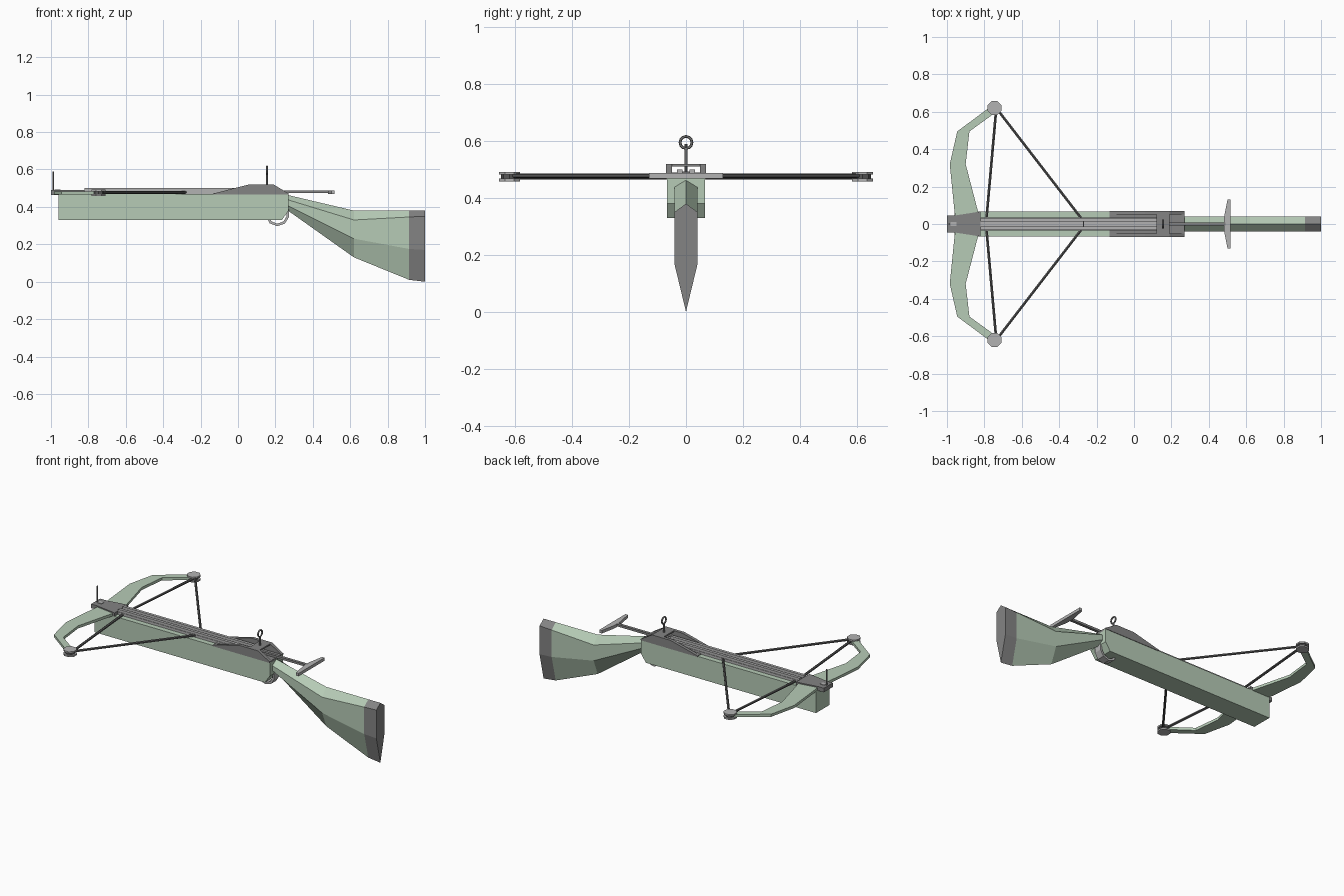
import bpy, bmesh, math
from mathutils import Vector

old = bpy.data.objects.get("Cube")
if old:
    bpy.data.objects.remove(old)


def material(name, r, g, b):
    m = bpy.data.materials.new(name)
    m.use_nodes = True
    m.diffuse_color = (r, g, b, 1)
    m.node_tree.nodes["Principled BSDF"].inputs["Base Color"].default_value = (r, g, b, 1)
    return m


GREEN = material("pale green", 0.47, 0.60, 0.47)
DARK = material("dark grey", 0.23, 0.23, 0.23)
LIGHT = material("light grey", 0.45, 0.45, 0.45)
CORD = material("cord grey", 0.10, 0.10, 0.10)


def finish(name, bm, *mats):
    bmesh.ops.recalc_face_normals(bm, faces=bm.faces)
    mesh = bpy.data.meshes.new(name)
    bm.to_mesh(mesh)
    bm.free()
    for m in mats:
        mesh.materials.append(m)
    ob = bpy.data.objects.new(name, mesh)
    bpy.context.collection.objects.link(ob)
    return ob


def prism(name, pts, lo, hi, mat, plane="xz"):
    """Extrude a closed outline in the xz or xy plane along the remaining axis."""
    bm = bmesh.new()
    put = (lambda a, b, d: (a, d, b)) if plane == "xz" else (lambda a, b, d: (a, b, d))
    face = bm.faces.new([bm.verts.new(put(a, b, lo)) for a, b in pts])
    new = bmesh.ops.extrude_face_region(bm, geom=[face])["geom"]
    verts = [v for v in new if isinstance(v, bmesh.types.BMVert)]
    bmesh.ops.translate(bm, verts=verts, vec=put(0, 0, hi - lo))
    return finish(name, bm, mat)


def box(name, x0, x1, y0, y1, z0, z1, mat):
    return prism(name, [(x0, z0), (x1, z0), (x1, z1), (x0, z1)], y0, y1, mat)


def rod(name, a, b, radius, mat, sides=6):
    a, b = Vector(a), Vector(b)
    bm = bmesh.new()
    bmesh.ops.create_cone(bm, cap_ends=True, segments=sides, radius1=radius,
                          radius2=radius, depth=(b - a).length)
    ob = finish(name, bm, mat)
    ob.location = (a + b) / 2
    ob.rotation_euler = (b - a).to_track_quat("Z", "Y").to_euler()
    return ob


# Body with chamfered rear lower corner
prism("body", [(-0.96, 0.33), (0.235, 0.33), (0.27, 0.38), (0.27, 0.468), (-0.96, 0.468)],
      -0.067, 0.067, GREEN)

# Shoulder stock: six-sided rings (x, top, shoulder, lower edge, bottom)
bm = bmesh.new()
rings = []
for x, top, shoulder, lower, bottom in [
        (0.26, 0.465, 0.44, 0.41, 0.385), (0.62, 0.38, 0.33, 0.23, 0.13),
        (0.915, 0.38, 0.346, 0.175, 0.01), (1.0, 0.38, 0.35, 0.17, 0.0)]:
    w = 0.041
    outline = [(0, top), (w, shoulder), (w, lower), (0, bottom), (-w, lower), (-w, shoulder)]
    rings.append([bm.verts.new((x, y, z)) for y, z in outline])
for a, b in zip(rings, rings[1:]):
    for i in range(6):
        j = (i + 1) % 6
        bm.faces.new((a[i], a[j], b[j], b[i]))
bm.faces.new(rings[0])
bm.faces.new(rings[-1])
for f in bm.faces:
    f.material_index = int(f.calc_center_median().x > 0.92)
finish("shoulder_stock", bm, GREEN, DARK)

# Arrow track
box("track_base", -0.83, 0.14, -0.034, 0.034, 0.465, 0.484, LIGHT)

# Receiver: floor, side plates and bridge
box("receiver_floor", -0.13, 0.27, -0.05, 0.05, 0.46, 0.473, DARK)
cheek = [(-0.13, 0.465), (0.27, 0.465), (0.27, 0.472), (0.19, 0.52), (0.06, 0.52), (-0.13, 0.472)]
box("receiver_bridge", 0.12, 0.19, -0.05, 0.05, 0.511, 0.52, DARK)

# Front bow mount and front sight
prism("bow_mount", [(-1, -0.045), (-0.96, -0.045), (-0.82, -0.067), (-0.82, 0.067),
                    (-0.96, 0.045), (-1, 0.045)], 0.464, 0.49, DARK, "xy")
box("mount_inlay", -0.98, -0.95, -0.012, 0.012, 0.488, 0.493, LIGHT)
rod("front_sight", (-0.988, 0, 0.48), (-0.988, 0, 0.59), 0.005, DARK)

# Mirrored parts
for s, side in ((1, "back"), (-1, "front")):
    prism(f"receiver_plate_{side}", cheek, *sorted((s * 0.05, s * 0.07)), DARK)
    box(f"track_rail_{side}", -0.82, 0.12, *sorted((s * 0.013, s * 0.031)), 0.48, 0.50, LIGHT)
    limb = [(-0.95, 0.0), (-0.96, 0.07), (-0.985, 0.32), (-0.945, 0.495), (-0.77, 0.625),
            (-0.735, 0.60), (-0.88, 0.495), (-0.90, 0.32), (-0.835, 0.07), (-0.83, 0.0)]
    prism(f"bow_limb_{side}", [(x, s * y) for x, y in limb], 0.466, 0.483, GREEN, "xy")
    # Grooved pulley at the limb tip
    px, py = -0.745, s * 0.62
    for tag, z0, z1 in (("lower", 0.458, 0.468), ("upper", 0.482, 0.492)):
        wheel = rod(f"pulley_{tag}_{side}", (px, py, z0), (px, py, z1), 0.04, LIGHT, 8)
        wheel.rotation_euler.z += math.pi / 8
    rod(f"pulley_hub_{side}", (px, py, 0.462), (px, py, 0.488), 0.029, CORD, 8)
    # Cords
    rod(f"drawn_string_{side}", (-0.725, s * 0.605, 0.478), (-0.27, s * 0.015, 0.478), 0.008, CORD)
    rod(f"cable_{side}", (-0.738, s * 0.60, 0.473), (-0.79, s * 0.015, 0.473), 0.008, CORD)

rod("string_centre", (-0.27, -0.02, 0.478), (-0.27, 0.02, 0.478), 0.008, CORD)

# Cocking handle
box("handle_shaft", 0.12, 0.49, -0.009, 0.009, 0.474, 0.488, DARK)
prism("handle_bar", [(0.48, -0.03), (0.50, -0.13), (0.517, -0.13), (0.517, 0.13),
                     (0.50, 0.13), (0.48, 0.03)], 0.469, 0.488, LIGHT, "xy")

# Rear ring sight
rod("rear_sight_post", (0.155, 0, 0.515), (0.155, 0, 0.577), 0.006, DARK)
bpy.ops.mesh.primitive_torus_add(major_segments=12, minor_segments=6, major_radius=0.021,
                                 minor_radius=0.005, location=(0.155, 0, 0.595),
                                 rotation=(0, math.pi / 2, 0))
ring = bpy.context.object
ring.name = "rear_sight_ring"
ring.data.materials.append(DARK)

# Trigger guard: a band following an arc
outer = [(0.158, 0.335), (0.17, 0.312), (0.21, 0.297), (0.25, 0.31), (0.272, 0.345), (0.272, 0.385)]
inner = [(0.26, 0.38), (0.26, 0.35), (0.243, 0.322), (0.21, 0.31), (0.18, 0.322), (0.172, 0.335)]
prism("trigger_guard", outer + inner, -0.025, 0.025, LIGHT)
